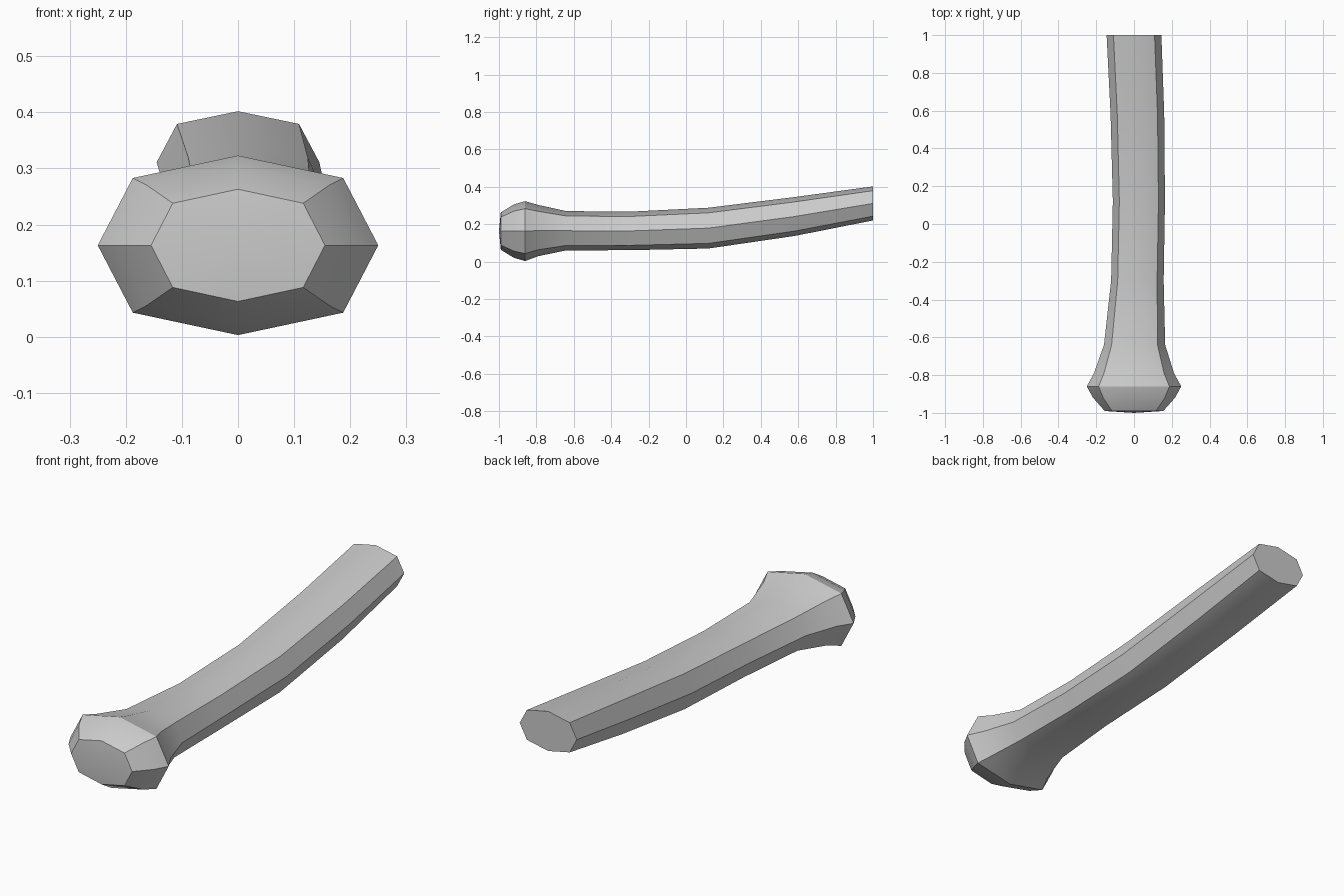
import bpy, bmesh, math

if "Cube" in bpy.data.objects:
    bpy.data.objects.remove(bpy.data.objects["Cube"])

# Cross-sections along the handle: y, centre x, centre z, half width, half height
SECTIONS = [
    (-0.99, 0.0, 0.163, 0.155, 0.100),
    (-0.92, 0.0, 0.163, 0.217, 0.143),
    (-0.86, 0.0, 0.163, 0.250, 0.160),
    (-0.79, 0.0, 0.166, 0.212, 0.137),
    (-0.64, 0.003, 0.165, 0.162, 0.105),
    (-0.30, 0.018, 0.164, 0.139, 0.103),
    (0.12, 0.026, 0.179, 0.138, 0.109),
    (0.58, 0.018, 0.241, 0.142, 0.104),
    (1.00, 0.0, 0.311, 0.145, 0.091),
]
# Flattened octagon shared by every section
OCTAGON = [(1, 0), (.75, .75), (0, 1), (-.75, .75),
           (-1, 0), (-.75, -.75), (0, -1), (.75, -.75)]

bm = bmesh.new()
rings = [[bm.verts.new((cx + u * rx, y, cz + v * rz)) for u, v in OCTAGON]
         for y, cx, cz, rx, rz in SECTIONS]

# Skin between neighbouring sections
for a, b in zip(rings, rings[1:]):
    for i in range(8):
        j = (i + 1) % 8
        bm.faces.new((a[i], a[j], b[j], b[i]))

# Slightly domed pommel end and flat far end
tip = bm.verts.new((0, -1.0, 0.163))
for i in range(8):
    bm.faces.new((tip, rings[0][(i + 1) % 8], rings[0][i]))
bm.faces.new(rings[-1])
bmesh.ops.recalc_face_normals(bm, faces=bm.faces)

mesh = bpy.data.meshes.new("handle")
bm.to_mesh(mesh)
bm.free()
handle = bpy.data.objects.new("handle", mesh)
bpy.context.collection.objects.link(handle)

grey = bpy.data.materials.new("grey")
grey.diffuse_color = (0.6, 0.6, 0.6, 1)
grey.use_nodes = True
grey.node_tree.nodes["Principled BSDF"].inputs["Base Color"].default_value = grey.diffuse_color
mesh.materials.append(grey)

bpy.context.view_layer.objects.active = handle
handle.select_set(True)
bpy.ops.object.shade_smooth_by_angle(angle=math.radians(30))
